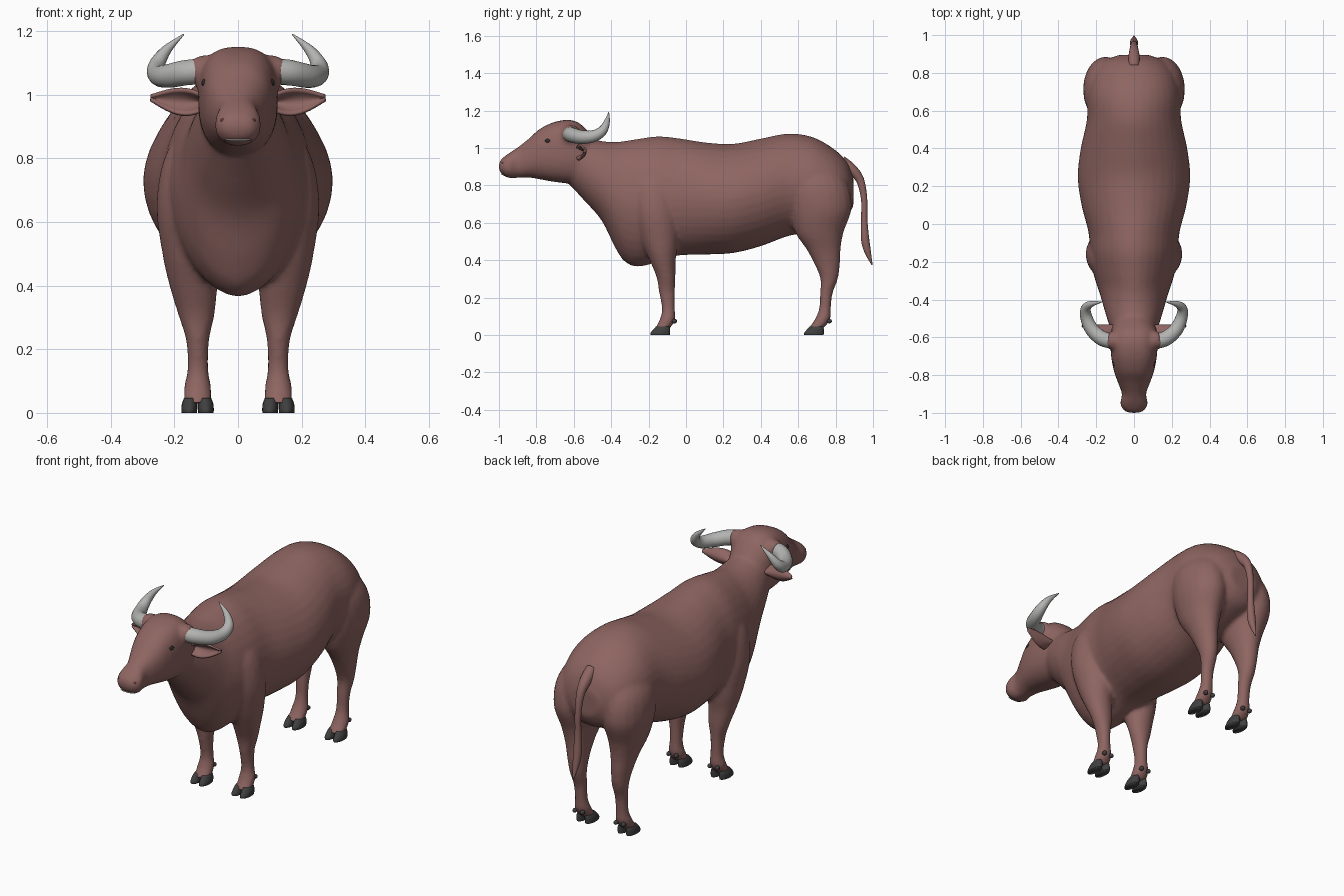
import bpy, bmesh, math
from mathutils import Vector


def material(name, rgb):
    m = bpy.data.materials.new(name)
    m.diffuse_color = (*rgb, 1)
    return m


HIDE = material("brown hide", (0.27, 0.13, 0.12))
HORN = material("grey horn", (0.45, 0.45, 0.44))
HOOF = material("dark hoof", (0.05, 0.05, 0.05))
EYE = material("dark eye", (0.025, 0.025, 0.025))
NOSTRIL = material("dark nostril", (0.09, 0.035, 0.033))
TEETH = material("pale mouth", (0.5, 0.47, 0.45))


def spline(rows, n=5):
    """Catmull-Rom interpolation of rows of numbers."""
    out = []
    for i in range(len(rows) - 1):
        a, b, c, d = (rows[max(0, min(len(rows) - 1, i + k))] for k in (-1, 0, 1, 2))
        for s in range(n):
            t = s / n
            out.append([0.5 * (2 * q + (r - p) * t + (2 * p - 5 * q + 4 * r - w) * t * t
                               + (3 * q - p - 3 * r + w) * t ** 3)
                        for p, q, r, w in zip(a, b, c, d)])
    return out + [list(rows[-1])]


def power(v, e):
    return math.copysign(abs(v) ** (2 / e), v)


def loft(bm, rings):
    """Skin closed rings and cap both ends."""
    vs = [[bm.verts.new(p) for p in r] for r in rings]
    n = len(vs[0])
    for a, b in zip(vs, vs[1:]):
        for i in range(n):
            j = (i + 1) % n
            bm.faces.new((a[i], a[j], b[j], b[i]))
    bm.faces.new(vs[0])
    bm.faces.new(vs[-1])


def trunk(bm, rows, mid, n=36):
    """Rows along y: y, top, bottom, half width, upper and lower roundness."""
    rings = []
    for y, top, bot, w, eu, el in spline(rows):
        zc = bot + (top - bot) * mid
        ring = []
        for k in range(n):
            c, s = math.cos(math.tau * k / n), math.sin(math.tau * k / n)
            e, h = (eu, top - zc) if s >= 0 else (el, zc - bot)
            ring.append((w * power(c, e), y, zc + h * power(s, e)))
        rings.append(ring)
    loft(bm, rings)


def column(bm, rows, side, dx=0, dy=0, n=20):
    """Rows along z: z, centre x, centre y, radius x, radius y."""
    loft(bm, [[(side * (cx + dx + rx * math.cos(math.tau * k / n)),
                cy + dy + ry * math.sin(math.tau * k / n), z) for k in range(n)]
              for z, cx, cy, rx, ry in spline(rows)])


def tube(bm, rows, n=16):
    """Rows along a path: x, y, z, radius."""
    pts = spline(rows, 6)
    rings = []
    for i, p in enumerate(pts):
        t = Vector(pts[min(i + 1, len(pts) - 1)][:3]) - Vector(pts[max(i - 1, 0)][:3])
        u = t.cross(Vector((0.3, 0.5, -0.8))).normalized()
        v = t.cross(u).normalized()
        rings.append([Vector(p[:3]) + p[3] * (u * math.cos(math.tau * k / n) + v * math.sin(math.tau * k / n))
                      for k in range(n)])
    loft(bm, rings)


def finish(name, bm, mat):
    bmesh.ops.recalc_face_normals(bm, faces=bm.faces)
    for f in bm.faces:
        f.smooth = True
    me = bpy.data.meshes.new(name)
    bm.to_mesh(me)
    bm.free()
    me.materials.append(mat)
    ob = bpy.data.objects.new(name, me)
    bpy.context.collection.objects.link(ob)
    return ob


def ellipsoid(name, loc, size, mat):
    bm = bmesh.new()
    bmesh.ops.create_uvsphere(bm, u_segments=20, v_segments=12, radius=1)
    for v in bm.verts:
        v.co = Vector([c * s + l for c, s, l in zip(v.co, size, loc)])
    return finish(name, bm, mat)


# Neck, barrel and rump
BARREL = [(-0.62, 1.08, 0.80, 0.10, 2, 2), (-0.54, 1.06, 0.715, 0.13, 2, 2),
          (-0.45, 1.037, 0.61, 0.158, 2, 2), (-0.38, 1.032, 0.47, 0.178, 2, 1.9),
          (-0.33, 1.037, 0.395, 0.195, 1.9, 1.8), (-0.26, 1.048, 0.365, 0.215, 1.9, 1.8),
          (-0.15, 1.062, 0.39, 0.232, 1.9, 1.9), (-0.04, 1.052, 0.425, 0.242, 1.85, 2),
          (0.10, 1.03, 0.43, 0.278, 1.85, 2), (0.25, 1.022, 0.438, 0.298, 1.85, 2),
          (0.40, 1.05, 0.475, 0.282, 1.85, 2), (0.55, 1.077, 0.53, 0.25, 1.9, 2),
          (0.68, 1.057, 0.55, 0.245, 2, 2), (0.79, 0.995, 0.59, 0.215, 2, 2),
          (0.86, 0.925, 0.63, 0.16, 2, 2), (0.895, 0.84, 0.69, 0.08, 2, 2)]
# Skull and muzzle
HEAD = [(-1.0, 0.92, 0.885, 0.03, 2, 2), (-0.985, 0.942, 0.86, 0.056, 2.2, 2.2),
        (-0.95, 0.97, 0.84, 0.073, 2.3, 2.3), (-0.90, 1.003, 0.84, 0.064, 2.3, 2.3),
        (-0.84, 1.05, 0.842, 0.085, 2.4, 2.3), (-0.78, 1.103, 0.832, 0.106, 2.5, 2.3),
        (-0.70, 1.14, 0.818, 0.121, 2.7, 2.4), (-0.62, 1.15, 0.81, 0.125, 2.7, 2.4),
        (-0.56, 1.125, 0.81, 0.12, 2.5, 2.2), (-0.50, 1.06, 0.85, 0.09, 2, 2)]
FRONT_LEG = [(0.03, 0.127, -0.13, 0.045, 0.04), (0.08, 0.127, -0.10, 0.043, 0.042),
             (0.14, 0.126, -0.094, 0.033, 0.035), (0.23, 0.127, -0.102, 0.037, 0.043),
             (0.31, 0.131, -0.107, 0.058, 0.051), (0.40, 0.14, -0.125, 0.076, 0.07),
             (0.50, 0.148, -0.14, 0.09, 0.098), (0.65, 0.15, -0.16, 0.106, 0.12),
             (0.80, 0.132, -0.17, 0.10, 0.12), (0.92, 0.09, -0.17, 0.07, 0.08)]
HIND_LEG = [(0.03, 0.127, 0.69, 0.045, 0.04), (0.08, 0.127, 0.728, 0.043, 0.042),
            (0.14, 0.126, 0.743, 0.033, 0.032), (0.22, 0.127, 0.75, 0.035, 0.034),
            (0.30, 0.13, 0.765, 0.043, 0.047), (0.38, 0.135, 0.755, 0.052, 0.069),
            (0.46, 0.14, 0.735, 0.067, 0.092), (0.55, 0.145, 0.713, 0.092, 0.13),
            (0.68, 0.15, 0.718, 0.118, 0.168), (0.82, 0.14, 0.695, 0.115, 0.165),
            (0.95, 0.09, 0.66, 0.08, 0.11)]

# Flesh parts merged into one smooth skin
bm = bmesh.new()
trunk(bm, BARREL, 0.5)
trunk(bm, HEAD, 0.5)
for side in (-1, 1):
    column(bm, FRONT_LEG, side)
    column(bm, HIND_LEG, side)
    tube(bm, [(side * 0.09, -0.62, 1.075, 0.05), (side * 0.115, -0.615, 1.073, 0.05),
              (side * 0.138, -0.61, 1.071, 0.046)])
body = finish("body", bm, HIDE)
rm = body.modifiers.new("merge", 'REMESH')
rm.mode, rm.voxel_size, rm.use_smooth_shade = 'VOXEL', 0.011, True
sm = body.modifiers.new("soften", 'SMOOTH')
sm.factor, sm.iterations = 0.5, 6

# Tail
bm = bmesh.new()
tube(bm, [(0, 0.83, 0.93, 0.03), (0, 0.885, 0.885, 0.03), (0, 0.93, 0.83, 0.022),
          (0, 0.952, 0.73, 0.017), (0, 0.953, 0.62, 0.017), (0, 0.957, 0.52, 0.022),
          (0, 0.97, 0.45, 0.018), (0, 0.995, 0.375, 0.003)])
finish("tail", bm, HIDE)

CLAW = [(0.0, 0.026, -0.138, 0.024, 0.052), (0.012, 0.026, -0.137, 0.025, 0.052),
        (0.03, 0.025, -0.130, 0.024, 0.045), (0.046, 0.023, -0.124, 0.02, 0.036)]

for side, word in ((-1, "left"), (1, "right")):
    # Horn
    bm = bmesh.new()
    tube(bm, [(side * x, y, z, r) for x, y, z, r in (
        (0.12, -0.62, 1.073, 0.041), (0.17, -0.605, 1.068, 0.04), (0.222, -0.56, 1.058, 0.037),
        (0.252, -0.495, 1.063, 0.032), (0.255, -0.447, 1.092, 0.026),
        (0.225, -0.423, 1.14, 0.016), (0.17, -0.413, 1.19, 0.002))])
    finish(word + "_horn", bm, HORN)

    # Cupped leaf-shaped ear
    bm = bmesh.new()
    nu, nv, grid = 14, 10, []
    for i in range(nu + 1):
        u = i / nu
        h = 0.006 + 0.027 * math.sin(math.pi * u ** 0.85) + 0.012 * (1 - u)
        row = []
        for j in range(nv + 1):
            v = 2 * j / nv - 1
            row.append(bm.verts.new((side * (0.105 + 0.17 * u),
                                     -0.59 + 0.045 * u + (0.045 * (1 - u) + 0.008) * (1 - v * v),
                                     0.975 + 0.015 * u * u + h * v)))
        grid.append(row)
    for a, b in zip(grid, grid[1:]):
        for j in range(nv):
            bm.faces.new((a[j], a[j + 1], b[j + 1], b[j]))
    ear = finish(word + "_ear", bm, HIDE)
    sol = ear.modifiers.new("thickness", 'SOLIDIFY')
    sol.thickness, sol.offset = 0.01, 0

    # Eye and nostril
    ellipsoid(word + "_eye", (side * 0.1, -0.737, 1.037), (0.015, 0.018, 0.014), EYE)
    ellipsoid(word + "_nostril", (side * 0.042, -0.976, 0.918), (0.015, 0.011, 0.011), NOSTRIL)

    # Cloven hooves and dewclaws
    for name, dy, back in (("front", 0, -0.062), ("hind", 0.822, 0.766)):
        bm = bmesh.new()
        for claw in (-1, 1):
            rows = [(z, 0.127 + claw * x, y + dy, rx, ry) for z, x, y, rx, ry in CLAW]
            column(bm, rows, side)
        finish(f"{word}_{name}_hoof", bm, HOOF)
        for claw in (-1, 1):
            ellipsoid(f"{word}_{name}_dewclaw", (side * 0.127 + claw * 0.023, back, 0.074),
                      (0.012, 0.014, 0.012), HOOF)

# Mouth line
ellipsoid("mouth", (0, -0.975, 0.858), (0.042, 0.012, 0.004), TEETH)
